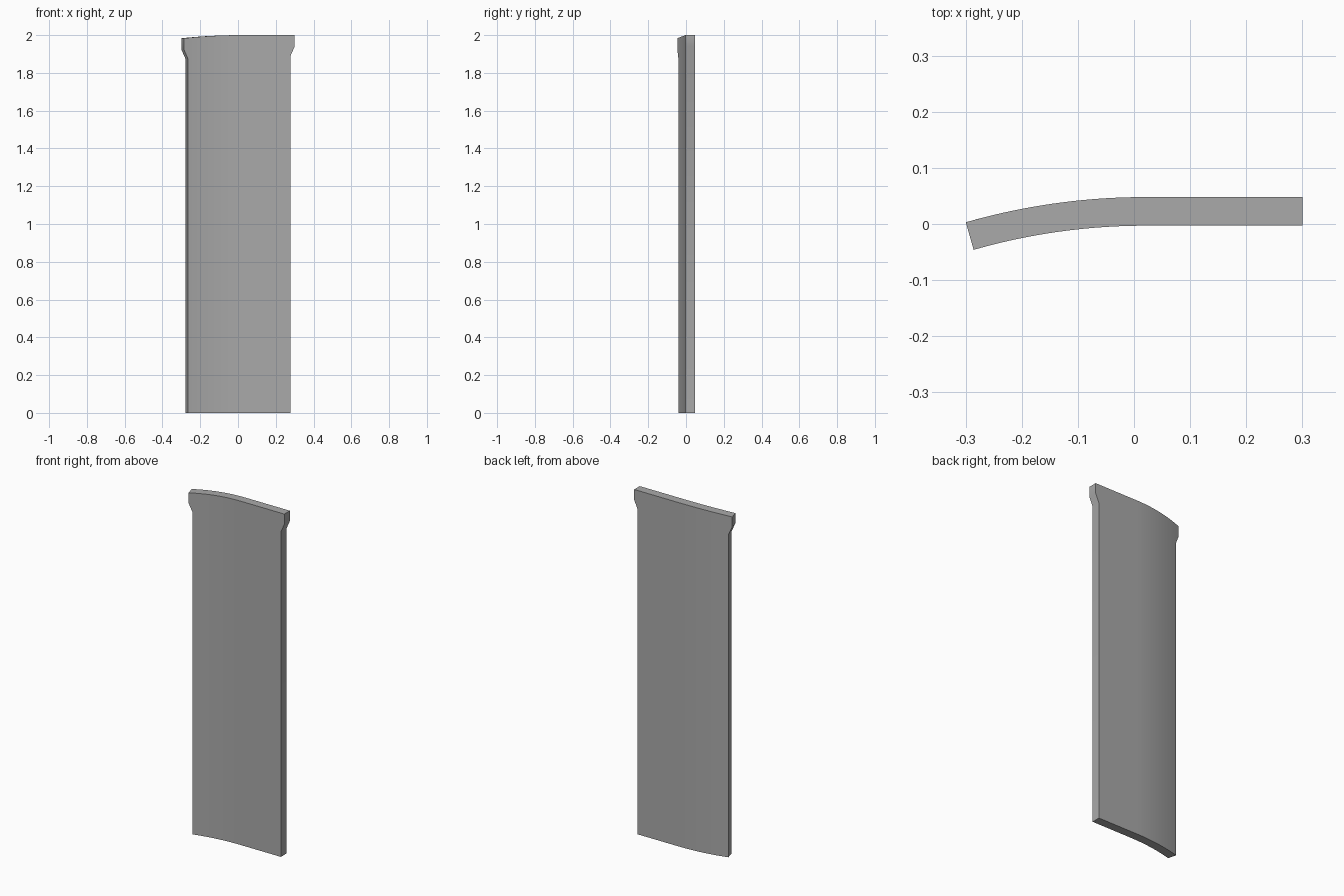
import bpy, bmesh, math

cube = bpy.data.objects.get("Cube")
if cube:
    bpy.data.objects.remove(cube, do_unlink=True)

BEND_X = 0.02        # the panel is straight to the left of this line
RADIUS = 1.161       # back surface radius of the curved half
THICK = 0.051
BACK_Y = 0.048
SINK = 0.37          # how far the upper edge sinks along the curve
STEPS = 16

# Rows of the outline: height, right end (arc length), left end (x)
ROWS = [(0, -0.302, 0.278), (1.89, -0.302, 0.278),
        (1.94, -0.324, 0.30), (2, -0.324, 0.30)]


def place(s, depth, z):
    """Point on the bent panel at distance s along it and depth from the back."""
    if s >= 0:
        return (BEND_X + s, BACK_Y - depth, z)
    a = -s / RADIUS
    r = RADIUS - depth
    drop = RADIUS * (1 - math.cos(a))
    return (BEND_X - r * math.sin(a),
            BACK_Y - depth - r * (1 - math.cos(a)),
            z - (SINK * drop if z > 0 else 0))


def columns(right, left):
    inner = [-0.29 * (1 - i / STEPS) for i in range(STEPS + 1)]
    return [right] + inner + [left - BEND_X]


# Panel: stacked curved sections joined by strips of quads
bm = bmesh.new()
grids = []
for depth in (0, THICK):
    grids.append([[bm.verts.new(place(s, depth, z)) for s in columns(r, l)]
                  for z, r, l in ROWS])
back, front = grids
rows, cols = len(ROWS), STEPS + 3

for g in grids:
    for j in range(rows - 1):
        for i in range(cols - 1):
            bm.faces.new((g[j][i], g[j][i + 1], g[j + 1][i + 1], g[j + 1][i]))
for j in (0, rows - 1):          # bottom and top edges
    for i in range(cols - 1):
        bm.faces.new((back[j][i], back[j][i + 1], front[j][i + 1], front[j][i]))
for i in (0, cols - 1):          # side edges with the flared shoulders
    for j in range(rows - 1):
        bm.faces.new((back[j][i], back[j + 1][i], front[j + 1][i], front[j][i]))
bmesh.ops.recalc_face_normals(bm, faces=bm.faces)

mesh = bpy.data.meshes.new("curved_panel")
bm.to_mesh(mesh)
bm.free()
panel = bpy.data.objects.new("curved_panel", mesh)
bpy.context.collection.objects.link(panel)

# Plain grey
grey = bpy.data.materials.new("grey")
grey.use_nodes = True
colour = (0.4, 0.4, 0.4, 1)
grey.diffuse_color = colour
grey.node_tree.nodes["Principled BSDF"].inputs["Base Color"].default_value = colour
mesh.materials.append(grey)

bpy.ops.object.select_all(action='DESELECT')
panel.select_set(True)
bpy.context.view_layer.objects.active = panel
bpy.ops.object.shade_smooth_by_angle(angle=math.radians(30))
